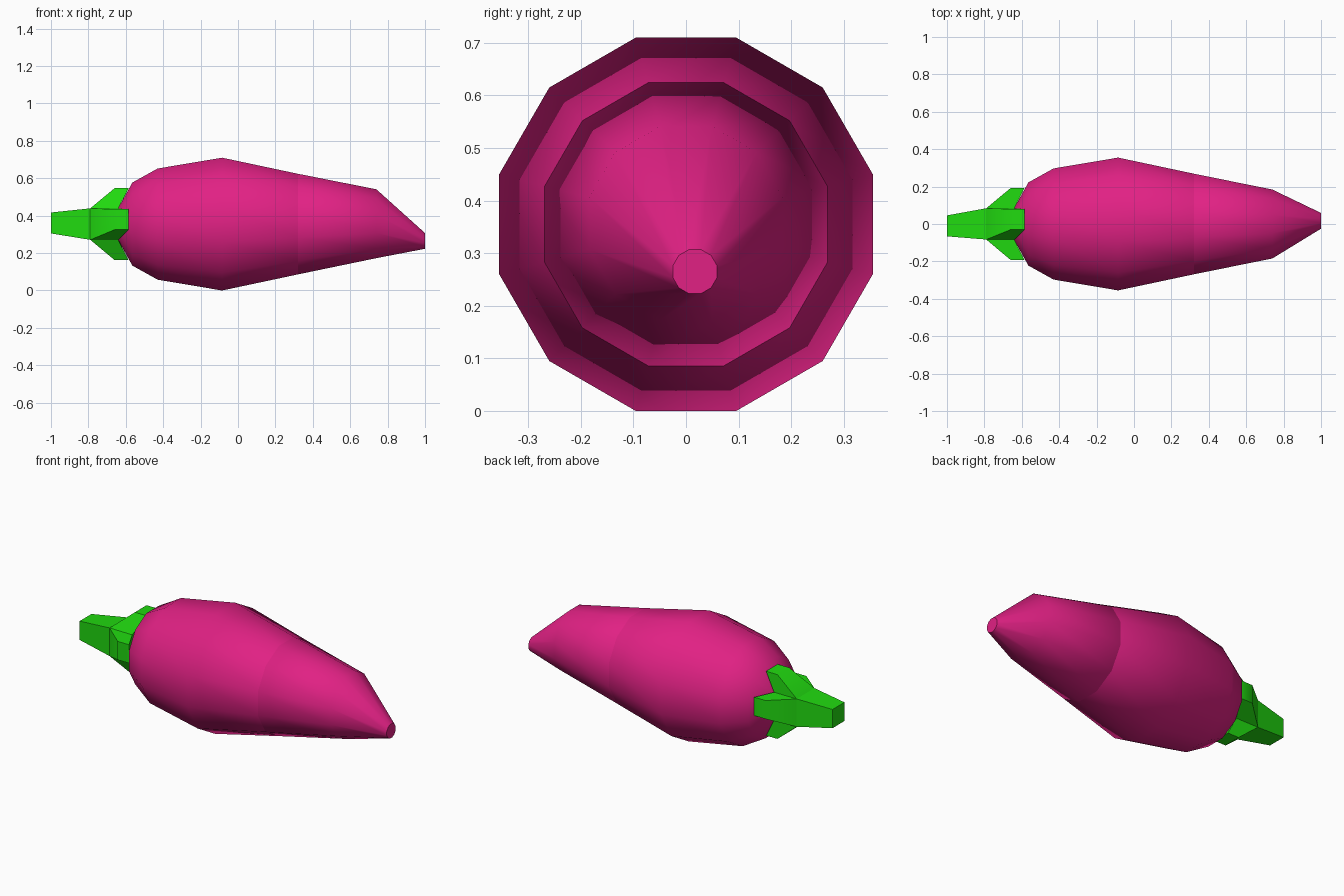
import bpy, bmesh, math
from mathutils import Vector

if "Cube" in bpy.data.objects:
    bpy.data.objects.remove(bpy.data.objects["Cube"])

ZC = 0.355   # height of the long axis


def material(name, col):
    m = bpy.data.materials.new(name)
    m.diffuse_color = col
    m.use_nodes = True
    m.node_tree.nodes["Principled BSDF"].inputs["Base Color"].default_value = m.diffuse_color
    return m


PINK = material("skin_pink", (0.75, 0.015, 0.23, 1))
GREEN = material("leaf_green", (0.015, 0.7, 0.005, 1))


def finish(bm, name, mat):
    bmesh.ops.recalc_face_normals(bm, faces=bm.faces)
    me = bpy.data.meshes.new(name)
    bm.to_mesh(me)
    bm.free()
    me.materials.append(mat)
    ob = bpy.data.objects.new(name, me)
    bpy.context.collection.objects.link(ob)
    return ob


def lofted(bm, rings, sides, cap_start=True, cap_end=True):
    """rings: (x, half extent, y offset, z offset); flats face y and z."""
    loops = []
    for x, ext, oy, oz in rings:
        r = ext / math.cos(math.pi / sides)
        loops.append([bm.verts.new((x,
                                    oy + r * math.cos((i + 0.5) * math.tau / sides),
                                    ZC + oz + r * math.sin((i + 0.5) * math.tau / sides)))
                      for i in range(sides)])
    for a, b in zip(loops, loops[1:]):
        for i in range(sides):
            j = (i + 1) % sides
            bm.faces.new((a[i], a[j], b[j], b[i])).smooth = True
    if cap_start:
        bm.faces.new(loops[0]).smooth = False
    if cap_end:
        bm.faces.new(loops[-1]).smooth = False


# Body in three nested segments; the first ring of the later ones tucks inside
segments = {
    "body_shoulder": [(-0.64, 0.085, 0, 0), (-0.565, 0.222, 0, 0),
                      (-0.43, 0.297, 0, 0), (-0.085, 0.355, 0, 0)],
    "body_middle": [(-0.2, 0.28, 0, 0), (-0.085, 0.355, 0, 0), (0.32, 0.269, 0, 0)],
    "body_tip": [(0.22, 0.2, 0, 0), (0.32, 0.269, 0, 0),
                 (0.74, 0.184, 0, 0.002), (1.0, 0.042, 0.017, -0.09)],
}
for name, rings in segments.items():
    bm = bmesh.new()
    lofted(bm, rings, 12, name == "body_shoulder", name == "body_tip")
    finish(bm, name, PINK)

# Square stem
bm = bmesh.new()
lofted(bm, [(-1.0, 0.056, -0.01, 0.006), (-0.79, 0.083, 0.004, 0.002),
            (-0.64, 0.086, 0, 0)], 4)

# Four leaf lobes flaring off the stem sides over the shoulder
for out, side in (((0, 0, 1), (0, 1, 0)), ((0, 0, -1), (0, 1, 0)),
                  ((0, 1, 0), (0, 0, 1)), ((0, -1, 0), (0, 0, 1))):
    out, side = Vector(out), Vector(side)

    def quad(r, x0, x1, s0, s1):
        return [bm.verts.new(Vector((x, 0, ZC)) + out * r + side * s)
                for x, s in ((x0, s0), (x0, s1), (x1, s1), (x1, s0))]

    base = quad(0.083, -0.79, -0.64, -0.084, 0.084)
    tip = quad(0.192, -0.66, -0.585, -0.03, 0.08)
    bm.faces.new(tip)
    for i in range(4):
        j = (i + 1) % 4
        bm.faces.new((base[i], base[j], tip[j], tip[i]))

bmesh.ops.remove_doubles(bm, verts=bm.verts, dist=0.008)
cap = finish(bm, "leaf_cap", GREEN)
bpy.context.view_layer.objects.active = cap
cap.select_set(True)
bpy.ops.object.shade_smooth_by_angle(angle=math.radians(50))
